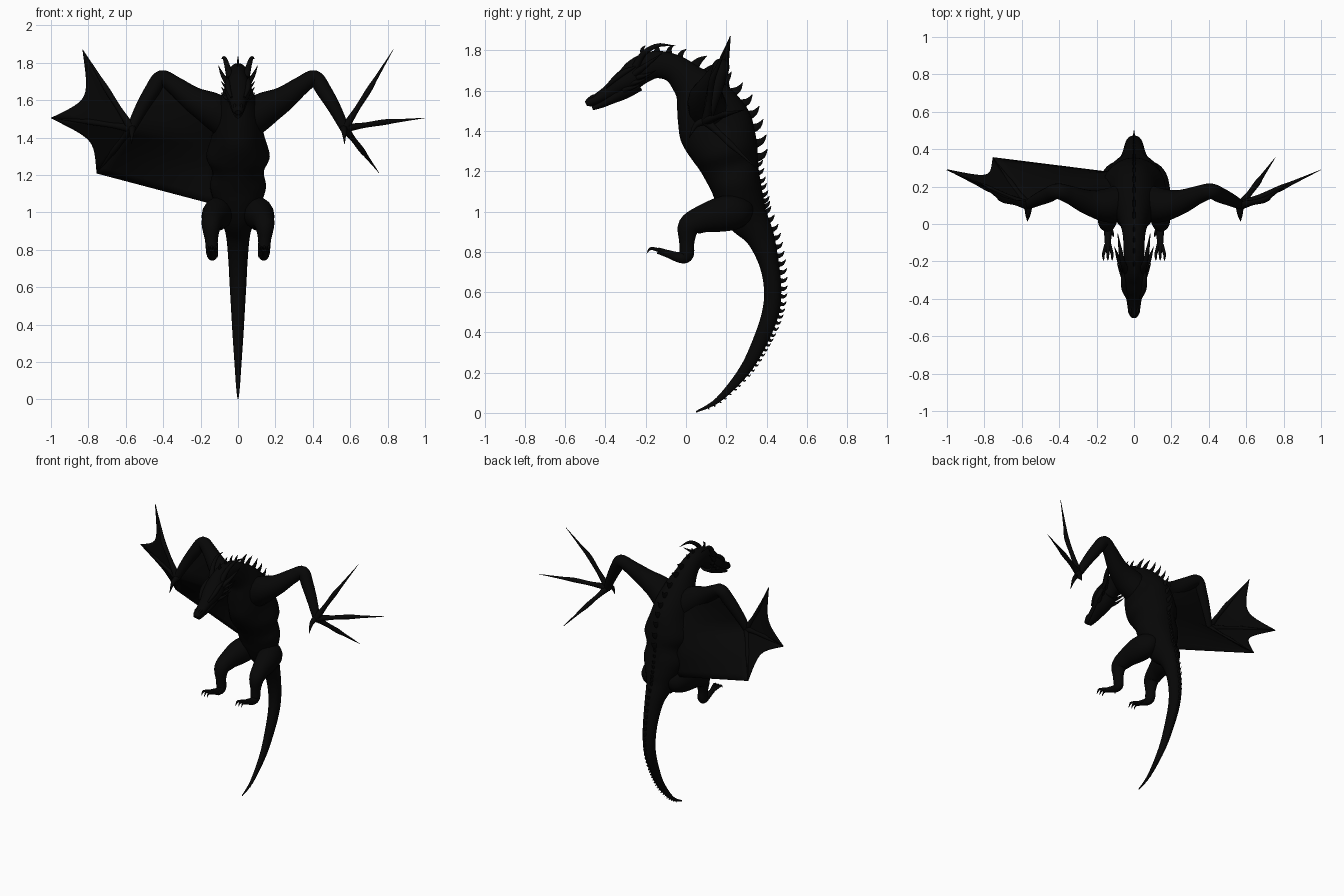
import bpy, bmesh, math
from mathutils import Vector

if "Cube" in bpy.data.objects:
    bpy.data.objects.remove(bpy.data.objects["Cube"], do_unlink=True)

black = bpy.data.materials.new("charcoal_black")
black.use_nodes = True
COLOUR = (0.002, 0.002, 0.002, 1)
black.diffuse_color = COLOUR
black.node_tree.nodes["Principled BSDF"].inputs["Base Color"].default_value = COLOUR


def finish(name, bm, angle=50):
    bmesh.ops.recalc_face_normals(bm, faces=bm.faces)
    mesh = bpy.data.meshes.new(name)
    bm.to_mesh(mesh)
    bm.free()
    ob = bpy.data.objects.new(name, mesh)
    bpy.context.collection.objects.link(ob)
    mesh.materials.append(black)
    bpy.ops.object.select_all(action='DESELECT')
    ob.select_set(True)
    bpy.context.view_layer.objects.active = ob
    bpy.ops.object.shade_smooth_by_angle(angle=math.radians(angle))
    return ob


def smooth(rows, steps):
    """Catmull-Rom through rows of any width."""
    out = []
    last = len(rows) - 1
    for i in range(last):
        quad = [rows[max(i - 1, 0)], rows[i], rows[i + 1], rows[min(i + 2, last)]]
        for k in range(steps):
            t = k / steps
            out.append([0.5 * (2 * b + (c - a) * t + (2 * a - 5 * b + 4 * c - d) * t * t
                               + (3 * b - a - 3 * c + d) * t ** 3) for a, b, c, d in zip(*quad)])
    return out + [list(rows[-1])]


def tangent(rows, i):
    a, b = rows[max(i - 1, 0)], rows[min(i + 1, len(rows) - 1)]
    return (Vector(b[:3]) - Vector(a[:3])).normalized()


def loft(name, rows, ref=(1, 0, 0), sides=16, steps=5, flat=1.0):
    """Rows are x, y, z, depth radius and optional width radius along ref."""
    rows = smooth(rows, steps)
    bm = bmesh.new()
    rings = []
    for i, row in enumerate(rows):
        t = tangent(rows, i)
        side = Vector(ref)
        side = (side - t * side.dot(t)).normalized()
        up = t.cross(side)
        depth = max(row[3], 0.0008)
        width = max(row[4], 0.0008) if len(row) > 4 else depth * flat
        ring = []
        for k in range(sides):
            a = 2 * math.pi * k / sides
            ring.append(bm.verts.new(Vector(row[:3]) + side * width * math.cos(a) + up * depth * math.sin(a)))
        rings.append(ring)
    for p, q in zip(rings, rings[1:]):
        for k in range(sides):
            j = (k + 1) % sides
            bm.faces.new((p[k], p[j], q[j], q[k]))
    bm.faces.new(rings[0])
    bm.faces.new(rings[-1])
    return finish(name, bm)


def mirror(rows, s):
    return [(r[0] * s, *r[1:]) for r in rows]


def sheet(name, grid):
    bm = bmesh.new()
    vs = [[bm.verts.new(p) for p in line] for line in grid]
    for a, b in zip(vs, vs[1:]):
        for k in range(len(a) - 1):
            bm.faces.new((a[k], a[k + 1], b[k + 1], b[k]))
    ob = finish(name, bm)
    mod = ob.modifiers.new("thickness", 'SOLIDIFY')
    mod.thickness = 0.006
    mod.offset = 0


# Body from tail tip to snout: y, z, depth, half width
spine = [(0, *r) for r in [
    (.05, .005, .004, .003), (.16, .065, .014, .01), (.29, .21, .028, .02),
    (.37, .36, .037, .03), (.42, .5, .042, .038), (.43, .62, .043, .045),
    (.41, .75, .05, .052), (.365, .88, .072, .065), (.3, .98, .105, .095),
    (.265, 1.07, .118, .132), (.245, 1.14, .126, .15), (.22, 1.22, .142, .138),
    (.195, 1.3, .165, .17), (.15, 1.41, .185, .14), (.11, 1.5, .165, .125),
    (.06, 1.59, .125, .098), (.01, 1.65, .09, .075), (-.06, 1.71, .07, .06),
    (-.15, 1.73, .068, .055), (-.23, 1.7, .07, .055), (-.28, 1.66, .065, .068),
    (-.33, 1.63, .052, .064), (-.38, 1.595, .037, .045), (-.44, 1.56, .027, .035),
    (-.475, 1.545, .024, .03), (-.497, 1.534, .012, .016)]]
loft("body", spine, sides=24, steps=5)
loft("lower_jaw", [(0, -.24, 1.64, .045, .05), (0, -.31, 1.598, .042, .052),
                   (0, -.37, 1.56, .027, .04), (0, -.42, 1.532, .018, .028),
                   (0, -.465, 1.512, .01, .015)], sides=14)

# Dorsal spikes, spaced along the back
path = smooth(spine, 24)
travel, target, count = 0, 0.06, 0
for i in range(1, len(path)):
    travel += (Vector(path[i][:3]) - Vector(path[i - 1][:3])).length
    y, z, depth = path[i][1:4]
    if travel < target or (y < -.2 and z > 1.5):
        continue
    t = tangent(path, i)
    n = t.cross(Vector((1, 0, 0)))
    if z < 1:
        size = .008 + .032 * min(z / .7, 1)
    elif z < 1.2:
        size = .04
    else:
        size = .068 if y > -.05 else .045
    lean = Vector((0, .3, .8)) if z < 1.6 else Vector((0, .7, .3))
    base = Vector(path[i][:3]) + n * depth * .9
    mid = base + n * size * .6
    tip = mid + (n * .4 + lean).normalized() * size * .6
    loft("back_spike_%d" % count, [(*base, size * .36), (*mid, size * .22), (*tip, .001)],
         sides=8, steps=3, flat=.4)
    count += 1
    target = travel + max(.026, size * .9)

# Wing skeleton, defined on the left
arm = [(.04, .12, 1.48, .1), (.14, .1, 1.55, .092), (.24, .115, 1.605, .068),
       (.34, .155, 1.68, .049), (.41, .175, 1.718, .042), (.46, .155, 1.65, .041),
       (.52, .128, 1.55, .034), (.575, .1, 1.44, .024)]
wrist = (.57, .1, 1.45)
fingers = {"upper": [(.7, .13, 1.655), (.83, .22, 1.87)],
           "middle": [(.78, .19, 1.482), (1, .29, 1.505)],
           "lower": [(.66, .22, 1.335), (.755, .355, 1.21)]}


def finger_rows(joint, tip):
    a, j, b = Vector(wrist), Vector(joint), Vector(tip)
    return [(*a, .025), (*a.lerp(j, .5), .015), (*j, .016), (*j.lerp(b, .3), .01), (*b, .001)]


for s, side in ((1, "left"), (-1, "right")):
    loft(side + "_wing_arm", mirror(arm, s), ref=(0, 1, 0))
    for label, (joint, tip) in fingers.items():
        loft(side + "_wing_finger_" + label, mirror(finger_rows(joint, tip), s), ref=(0, 1, 0), sides=10)
    loft(side + "_wing_thumb", mirror([(.565, .1, 1.45, .022), (.567, .05, 1.43, .014),
                                       (.57, .015, 1.365, .001)], s), sides=8)

    # Hind leg and clawed foot
    loft(side + "_leg", mirror([(.06, .32, 1.02, .015), (.075, .3, 1.015, .055), (.098, .25, 1.0, .085),
                                (.117, .17, .985, .086), (.133, .08, .962, .068),
                                (.143, .015, .925, .056), (.142, .004, .85, .038),
                                (.138, .002, .785, .036), (.138, -.03, .772, .027),
                                (.14, -.09, .79, .019), (.14, -.14, .806, .016)], s), flat=.9)
    for k in (-1, 0, 1):
        x = .14 + k * .023
        loft(side + "_toe_%d" % (k + 2), mirror([(.14 + k * .008, -.11, .8, .011), (x, -.16, .815, .008),
                                                 (x, -.18, .813, .006), (x, -.195, .792, .001)], s), sides=8)
    loft(side + "_heel_claw", mirror([(.13, -.02, .78, .012), (.115, -.05, .775, .008),
                                      (.11, -.07, .76, .001)], s), sides=8)

    # Horns, cheek spikes and brow
    loft(side + "_horn", mirror([(.042, -.25, 1.72, .02), (.058, -.21, 1.785, .015),
                                 (.073, -.14, 1.825, .01), (.087, -.05, 1.822, .001)], s), sides=10)
    loft(side + "_side_horn", mirror([(.045, -.26, 1.68, .018), (.078, -.2, 1.725, .012),
                                      (.105, -.12, 1.785, .001)], s), sides=8)
    for k in range(3):
        y, z = -.25 - k * .03, 1.665 - k * .03
        loft(side + "_cheek_spike_%d" % k, mirror([(.045, y, z, .015), (.07, y + .05, z + .012, .008),
                                                   (.09, y + .1, z + .035, .001)], s), sides=8)
    loft(side + "_brow", mirror([(.035, -.4, 1.615, .006), (.052, -.35, 1.66, .014),
                                 (.055, -.3, 1.695, .014), (.06, -.25, 1.72, .003)], s), sides=8)
    loft(side + "_nostril", mirror([(.015, -.485, 1.555, .004), (.018, -.465, 1.57, .009),
                                    (.018, -.43, 1.58, .003)], s), sides=8)

# Right wing membrane: two scalloped fan panels and one panel to the body
STEPS = 12


def along(points, t):
    f = t * (len(points) - 1)
    i = min(int(f), len(points) - 2)
    return Vector(points[i]).lerp(Vector(points[i + 1]), f - i)


def ruled(a, b, hub=None):
    grid = []
    for i in range(STEPS + 1):
        line = []
        for k in range(STEPS + 1):
            t, u = i / STEPS, k / STEPS
            p = along(a, t).lerp(along(b, t), u)
            if hub:
                p = Vector(hub).lerp(p, 1 - 1.08 * u * (1 - u) * t)
            line.append((-p.x, p.y, p.z))
        grid.append(line)
    return grid


up, mid, low = [[wrist] + fingers[k] for k in ("upper", "middle", "lower")]
sheet("right_membrane_outer", ruled(up, mid, wrist))
sheet("right_membrane_middle", ruled(mid, low, wrist))
sheet("right_membrane_inner", ruled([(.08, .16, 1.53), (.1, .25, 1.37), (.12, .28, 1.21), (.12, .275, 1.04)],
                                    [(.41, .175, 1.718)] + low))
